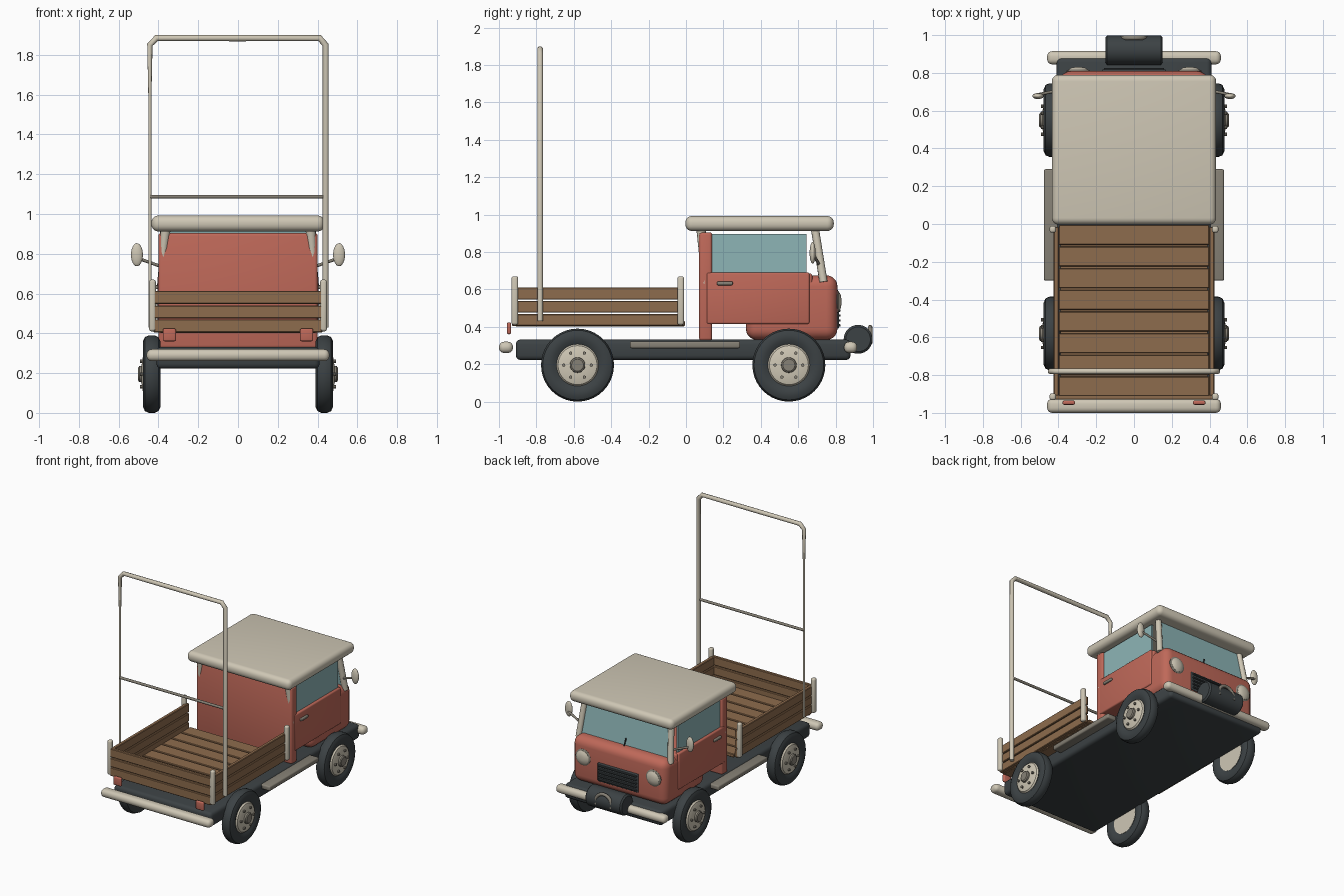
import bpy, bmesh, math
from mathutils import Vector, Matrix

if "Cube" in bpy.data.objects:
    bpy.data.objects.remove(bpy.data.objects["Cube"])

COL = {"red": (.52, .14, .10, 1), "cream": (.62, .57, .46, 1), "wood": (.27, .15, .075, 1),
       "dark": (.045, .054, .058, 1), "glass": (.27, .46, .47, 1), "metal": (.24, .22, .18, 1)}
MATS = {}
for n, c in COL.items():
    MATS[n] = bpy.data.materials.new(n + "_paint")
    MATS[n].diffuse_color = c


def finish(name, bm, mat, smooth=True):
    bmesh.ops.recalc_face_normals(bm, faces=bm.faces)
    me = bpy.data.meshes.new(name)
    bm.to_mesh(me)
    bm.free()
    me.materials.append(MATS[mat])
    ob = bpy.data.objects.new(name, me)
    bpy.context.collection.objects.link(ob)
    if smooth:
        bpy.ops.object.select_all(action='DESELECT')
        ob.select_set(True)
        bpy.context.view_layer.objects.active = ob
        bpy.ops.object.shade_smooth_by_angle(angle=math.radians(35))
    return ob


def box(name, x, y, z, mat, bevel=0.0, seg=3):
    """Box from (min, max) ranges with optional rounded edges."""
    bm = bmesh.new()
    bmesh.ops.create_cube(bm, size=1)
    for v in bm.verts:
        v.co = Vector([(r[0] + r[1]) / 2 + c * (r[1] - r[0]) for r, c in zip((x, y, z), v.co)])
    if bevel:
        bmesh.ops.bevel(bm, geom=bm.edges[:], offset=bevel, segments=seg, profile=.5, affect='EDGES')
    return finish(name, bm, mat)


def lathe(name, profile, center, mat, axis='X', sign=1, steps=40, closed=False):
    """Spin (radius, along) points around an axis through center."""
    bm = bmesh.new()
    rings = []
    for r, a in profile:
        ring = []
        for i in range(steps):
            t = math.tau * i / steps
            c, s = r * math.cos(t), r * math.sin(t)
            p = (a * sign, c, s) if axis == 'X' else (c, a * sign, s)
            ring.append(bm.verts.new(Vector(p) + Vector(center)))
        rings.append(ring)
    pairs = list(zip(rings, rings[1:]))
    if closed:
        pairs.append((rings[-1], rings[0]))
    else:
        bm.faces.new(rings[0])
        bm.faces.new(rings[-1])
    for a, b in pairs:
        for i in range(steps):
            j = (i + 1) % steps
            bm.faces.new((a[i], a[j], b[j], b[i]))
    return finish(name, bm, mat)


def tube(name, pts, radius, mat, radii=None):
    """Round pipe along a polyline."""
    cu = bpy.data.curves.new(name, 'CURVE')
    cu.dimensions = '3D'
    cu.bevel_depth = radius
    cu.bevel_resolution = 3
    cu.use_fill_caps = True
    sp = cu.splines.new('POLY')
    sp.points.add(len(pts) - 1)
    for i, p in enumerate(pts):
        sp.points[i].co = (*p, 1)
        sp.points[i].radius = radii[i] if radii else 1
    cu.materials.append(MATS[mat])
    ob = bpy.data.objects.new(name, cu)
    bpy.context.collection.objects.link(ob)
    return ob


# chassis, bumpers
box("chassis", (-.41, .41), (-.91, .88), (.222, .332), "dark", .025)
box("front_bumper", (-.46, .46), (.845, .915), (.26, .32), "cream", .027, 4)
box("rear_bumper", (-.46, .46), (-1, -.925), (.26, .32), "cream", .027, 4)

# winch drum and hook ring
lathe("winch_drum", [(.066, -.152), (.077, -.142), (.077, .142), (.066, .152)], (0, .92, .333), "dark")
tube("winch_hook", [(.065 * math.cos(t), .985, .333 + .065 * math.sin(t))
     for t in [math.radians(-20 + 220 * i / 16) for i in range(17)]], .012, "metal")

# wheels
TYRE = [(.112, -.03), (.135, -.042), (.165, -.044), (.186, -.034), (.195, -.014),
        (.195, .014), (.186, .034), (.165, .044), (.135, .042), (.112, .03)]
for s, side in ((1, "right"), (-1, "left")):
    for y, end in ((.55, "front"), (-.58, "rear")):
        c = (s * .434, y, .195)
        n = f"{end}_{side}_"
        lathe(n + "tyre", TYRE, c, "dark", sign=s, closed=True)
        lathe(n + "rim", [(.113, -.032), (.113, .028), (.104, .040), (.09, .044), (.05, .050)], c, "cream", sign=s)
        lathe(n + "hub", [(.042, .045), (.04, .062), (.032, .068)], c, "metal", sign=s, steps=20)
        for i in range(6):
            t = math.tau * i / 6
            lathe(n + "bolt", [(.009, .04), (.009, .058)],
                  (c[0], y + .074 * math.cos(t), .195 + .074 * math.sin(t)), "metal", sign=s, steps=8)

# cab body
box("cab_nose", (-.395, .395), (.32, .81), (.33, .675), "red", .06, 5)
box("cab_lower_body", (-.392, .392), (.10, .675), (.415, .685), "red", .012)
box("cab_back_wall", (-.40, .40), (.07, .14), (.325, .905), "red", .015)
box("roof", (-.435, .435), (-.003, .79), (.912, .992), "cream", .035, 5)

# windscreen, slanted
bm = bmesh.new()
vs = [bm.verts.new((x, y + d, z)) for d in (0, .012) for x, y, z in
      ((-.385, .72, .66), (.385, .72, .66), (.355, .68, .915), (-.355, .68, .915))]
for f in ((0, 1, 2, 3), (4, 5, 6, 7), (0, 1, 5, 4), (1, 2, 6, 5), (2, 3, 7, 6), (3, 0, 4, 7)):
    bm.faces.new([vs[i] for i in f])
finish("windscreen", bm, "glass", False)
tube("wiper", [(0, .742, .672), (-.012, .735, .73)], .005, "dark")

for s, side in ((1, "right"), (-1, "left")):
    def X(a, b):
        return tuple(sorted((s * a, s * b)))
    # doors, side glass, pillars
    box(side + "_door", X(.37, .404), (.11, .66), (.415, .69), "red", .01)
    box(side + "_side_glass", X(.37, .385), (.135, .645), (.685, .897), "glass")
    box(side + "_door_handle", X(.40, .418), (.165, .25), (.622, .642), "metal", .006)
    tube(side + "_front_pillar", [(s * .36, .69, .92), (s * .385, .735, .64)], .022, "cream")
    tube(side + "_rear_pillar", [(s * .365, .082, .92), (s * .39, .097, .63)], .022, "cream", [1.2, .5])
    # mirrors
    tube(side + "_mirror_arm", [(s * .385, .71, .735), (s * .51, .685, .78)], .008, "metal")
    bm = bmesh.new()
    bmesh.ops.create_uvsphere(bm, u_segments=20, v_segments=12, radius=1,
                              matrix=Matrix.Translation((s * .508, .677, .795)) @ Matrix.Diagonal((.03, .016, .058, 1)))
    finish(side + "_mirror", bm, "cream")
    # lamps
    lathe(side + "_headlight_ring", [(.062, -.03), (.062, .006), (.052, .012)], (s * .295, .805, .535), "metal", 'Y')
    lathe(side + "_headlight", [(.052, 0), (.051, .013), (.036, .022), (.015, .026)], (s * .295, .805, .535), "cream", 'Y')
    box(side + "_tail_light", X(.312, .378), (-.957, -.935), (.36, .424), "red", .008)
    # running boards
    box(side + "_running_board", X(.395, .477), (-.30, .29), (.285, .322), "metal", .01)
    # bed side boards and corner posts
    for z in (.405, .475, .545):
        box(side + "_bed_board", X(.398, .425), (-.91, -.015), (z, z + .063 + .003 * (z > .5)), "wood", .004, 1)
    for y, end in ((-.915, "rear"), (-.028, "front")):
        box(f"{side}_{end}_post", X(.413, .447), (y - .018, y + .018), (.41, .67), "cream", .012)

# grille with slats
box("grille", (-.17, .17), (.79, .818), (.39, .53), "dark", .006)
for i in range(5):
    z = .408 + i * .026
    box("grille_slat", (-.16, .16), (.81, .827), (z - .006, z + .006), "dark", .003, 1)

# bed floor planks and tailgate
for i in range(8):
    y = -.005 - i * .1147
    box("floor_plank", (-.398, .398), (y - .105, y), (.405, .43), "wood", .004, 1)
box("floor_underlay", (-.39, .39), (-.91, -.01), (.402, .415), "wood")
for z in (.405, .475, .548):
    box("tailgate_board", (-.422, .422), (-.93, -.905), (z, z + .065), "wood", .004, 1)

# tall hoop over the bed, left leg thinner
tube("hoop", [(.44, -.78, .43), (.44, -.78, 1.85), (.41, -.78, 1.884), (0, -.78, 1.884),
              (-.41, -.78, 1.884), (-.443, -.78, 1.85), (-.443, -.78, 1.6), (-.443, -.78, .43)],
     .016, "cream", [1, 1, 1, 1, 1, .9, .5, .5])
tube("hoop_crossbar", [(-.443, -.78, 1.087), (.44, -.78, 1.087)], .01, "metal")

for m in bpy.data.materials:
    if m.users and not m.is_grease_pencil:
        m.use_nodes = True
        m.node_tree.nodes["Principled BSDF"].inputs["Base Color"].default_value = m.diffuse_color
